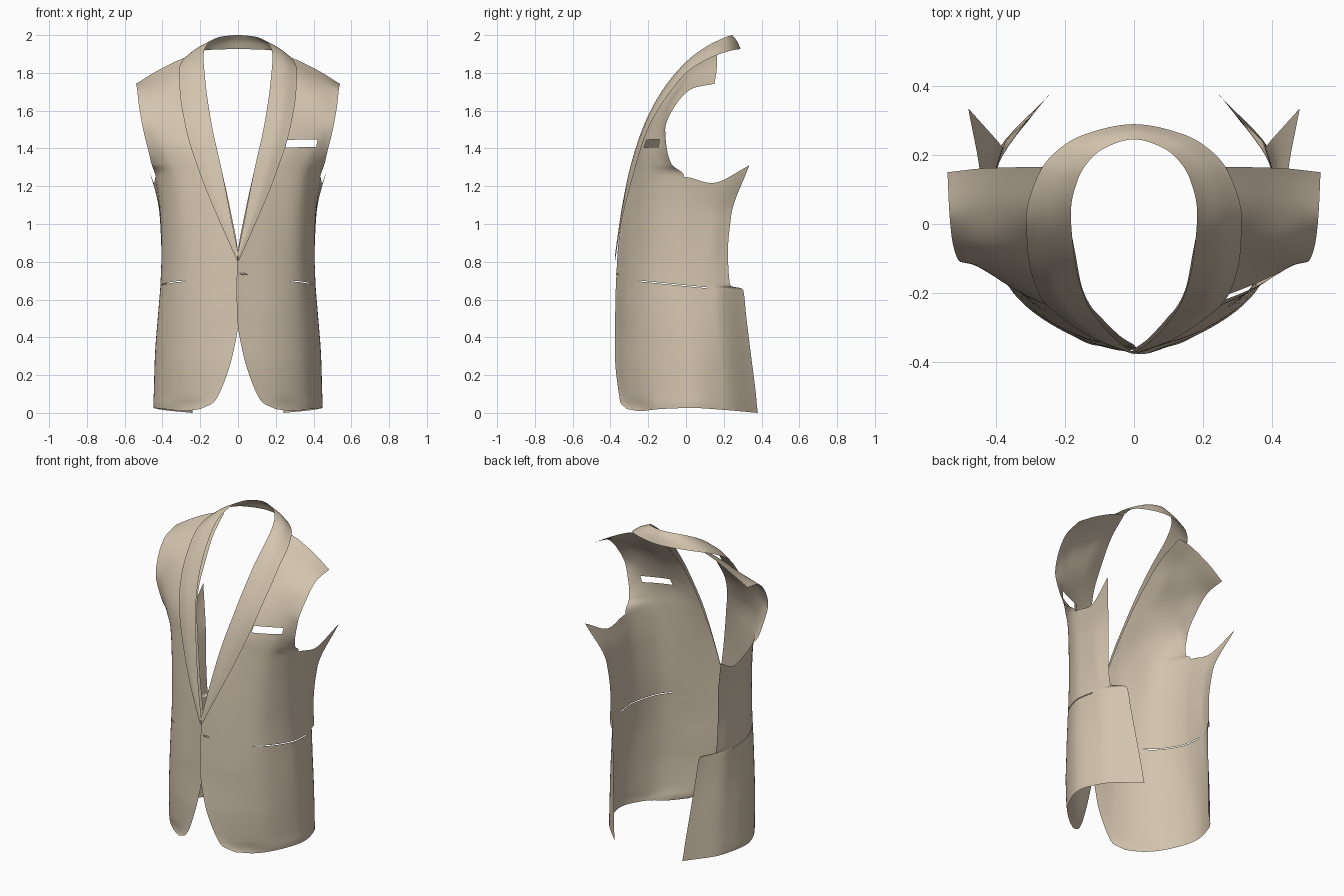
import bpy, bmesh
from mathutils import Vector

if "Cube" in bpy.data.objects:
    bpy.data.objects.remove(bpy.data.objects["Cube"])

cloth = bpy.data.materials.new("beige cloth")
cloth.diffuse_color = (0.65, 0.55, 0.42, 1)
cloth.use_nodes = True
cloth.node_tree.nodes["Principled BSDF"].inputs["Base Color"].default_value = cloth.diffuse_color
SUB = 8


def smooth_curve(pts, n=SUB):
    """Monotone cubic through points, n steps per segment (no overshoot)."""
    pts = [Vector(p) for p in pts]
    d = [b - a for a, b in zip(pts, pts[1:])]
    tan = [d[0]]
    for a, b in zip(d, d[1:]):
        tan.append(Vector([2 * p * q / (p + q) if p * q > 0 else 0 for p, q in zip(a, b)]))
    tan.append(d[-1])
    out = []
    for i in range(len(d)):
        for k in range(n):
            t = k / n
            out.append(pts[i] * (2*t**3 - 3*t*t + 1) + tan[i] * (t**3 - 2*t*t + t)
                       + pts[i+1] * (3*t*t - 2*t**3) + tan[i+1] * (t**3 - t*t))
    return out + [pts[-1]]


def skin(bm, rows, side=1):
    """Skin through rows of points; short rows at the end leave their columns shorter."""
    rows = [smooth_curve(r) for r in rows]
    grid = []
    for i in range(len(rows[0])):
        line = []
        for x, y, z in smooth_curve([r[i] for r in rows if i < len(r)]):
            if side < 0:  # the wearer's right front tucks under the left at the closure
                y += 0.012 * max(0, 1 - abs(x) / 0.12)
            line.append(bm.verts.new((x * side, y, z)))
        grid.append(line)
    for a, b in zip(grid, grid[1:]):
        for i in range(min(len(a), len(b)) - 1):
            f = (a[i], b[i], b[i+1], a[i+1])
            bm.faces.new(f[::-1] if side < 0 else f)


def cut_opening(bm, planes):
    """Cut out the faces lying inside every plane (point, outward normal)."""
    planes = [(Vector(p), Vector(n).normalized()) for p, n in planes]

    def inside(p, m):
        return all((p - c).dot(n) < m for c, n in planes)
    for c, n in planes:
        fs = [f for f in bm.faces if inside(f.calc_center_median(), 0.06)]
        geom = fs + list({e for f in fs for e in f.edges}) + list({v for f in fs for v in f.verts})
        bmesh.ops.bisect_plane(bm, geom=geom, plane_co=c, plane_no=n, dist=1e-5)
    bmesh.ops.delete(bm, geom=[f for f in bm.faces if inside(f.calc_center_median(), 0)],
                     context='FACES')


def finish(bm, name, angle=0.9):
    bmesh.ops.remove_doubles(bm, verts=bm.verts, dist=0.0004)
    me = bpy.data.meshes.new(name)
    bm.to_mesh(me)
    bm.free()
    ob = bpy.data.objects.new(name, me)
    bpy.context.collection.objects.link(ob)
    me.materials.append(cloth)
    bpy.ops.object.select_all(action='DESELECT')
    ob.select_set(True)
    bpy.context.view_layer.objects.active = ob
    bpy.ops.object.shade_smooth_by_angle(angle=angle)
    return ob


# Skirt and waist sections, front edge round to back edge: height, then x, y pairs
sections = [
    (0.10, (.10, -.355), (.23, -.29), (.365, -.175), (.446, .03), (.405, .19), (.25, .37)),
    (0.30, (.03, -.376), (.20, -.312), (.352, -.195), (.44, .02), (.405, .18), (.27, .345)),
    (0.50, (-.004, -.375), (.19, -.312), (.345, -.195), (.425, 0), (.405, .16), (.29, .32)),
    (0.655, (-.008, -.372), (.19, -.305), (.338, -.195), (.412, 0), (.40, .15), (.31, .30)),
    (0.675, (-.008, -.371), (.19, -.304), (.337, -.195), (.411, 0), (.40, .14), (.375, .235)),
    (0.85, (0, -.362), (.185, -.295), (.33, -.195), (.405, -.01), (.405, .12), (.38, .222)),
    (1.05, (.035, -.337), (.185, -.28), (.33, -.195), (.412, -.01), (.415, .13), (.395, .24)),
]
hem = [(.20, -.312, .02), (.29, -.24, .01), (.385, -.14, .02), (.447, .03, .026),
       (.40, .20, .016), (.24, .38, 0)]
corner = [(.13, -.347, .055), (.25, -.27, .05), (.375, -.16, .05), (.448, .03, .055),
          (.403, .195, .05), (.245, .375, .045)]
underarm = [(.085, -.285, 1.28), (.215, -.25, 1.27), (.345, -.185, 1.255), (.435, -.01, 1.25),
            (.445, .14, 1.217), (.48, .335, 1.31)]
# Chest and shoulder, lapel roll line out to the armhole
upper = [
    [(.10, -.267, 1.345), (.23, -.24, 1.34), (.36, -.18, 1.325), (.457, -.075, 1.315)],
    [(.12, -.245, 1.42), (.25, -.22, 1.415), (.38, -.167, 1.405), (.475, -.1, 1.39)],
    [(.15, -.185, 1.56), (.27, -.158, 1.55), (.40, -.13, 1.53), (.502, -.11, 1.50)],
    [(.17, -.085, 1.70), (.29, -.06, 1.69), (.42, -.06, 1.67), (.525, -.055, 1.63)],
    [(.19, .025, 1.82), (.29, .035, 1.80), (.42, .04, 1.755), (.535, .04, 1.72)],
    [(.21, .16, 1.90), (.29, .165, 1.877), (.42, .162, 1.815), (.54, .15, 1.742)],
]
panel = [hem, corner] + [[(x, y, s[0]) for x, y in s[1:]] for s in sections] + [underarm] + upper

for side, label in ((1, "left"), (-1, "right")):
    bm = bmesh.new()
    skin(bm, panel, side)
    # Hip pocket slit, sloping down to the back
    cut_opening(bm, [((0, -.25, .701), (0, .1, 1)), ((0, -.25, .696), (0, -.1, -1)),
                     ((0, -.25, 0), (0, -1, 0)), ((0, .11, 0), (0, 1, 0))])
    # Breast pocket opening on the wearer's left only
    if side > 0:
        cut_opening(bm, [((0, 0, 1.44), (-.02, 0, 1)), ((0, 0, 1.40), (.02, 0, -1)),
                         ((.25, 0, 1.4), (-1, 0, .2)), ((.412, 0, 1.4), (1, 0, -.2)),
                         ((0, .05, 0), (0, 1, 0))])
    finish(bm, label + "_front_panel")

# Shawl collar: roll edge and outer edge, from the closure to the centre back, then mirrored
collar = [
    ((0, -.372, .85), (.002, -.376, .80)),
    ((.03, -.353, 1.00), (.085, -.347, .985)),
    ((.083, -.303, 1.27), (.195, -.282, 1.25)),
    ((.14, -.22, 1.53), (.275, -.203, 1.50)),
    ((.170, -.11, 1.73), (.308, -.083, 1.70)),
    ((.183, .03, 1.885), (.312, .02, 1.815)),
    ((.160, .135, 1.955), (.268, .16, 1.893)),
    ((.09, .217, 1.992), (.15, .257, 1.922)),
    ((0, .245, 2.0), (0, .289, 1.926)),
]
collar += [tuple((-x, y, z) for x, y, z in r) for r in collar[-2::-1]]
rows = []
for k, (a, b) in enumerate(collar):
    a, b = Vector(a), Vector(b)
    along = Vector(collar[min(k+1, len(collar)-1)][0]) - Vector(collar[max(k-1, 0)][0])
    n = (b - a).cross(along).normalized() * (0.06 * (b - a).length)
    rows.append([a, a.lerp(b, .5) + n, b])
bm = bmesh.new()
skin(bm, rows)
finish(bm, "shawl_collar")

# Buttonhole, a thin stitched plate at the closure
bm = bmesh.new()
bmesh.ops.create_uvsphere(bm, u_segments=16, v_segments=8, radius=1)
for v in bm.verts:
    v.co = Vector((.03 + .02 * v.co.x, -.364 + .004 * v.co.y + .006 * v.co.x,
                   .735 + .005 * v.co.z - .003 * v.co.x))
finish(bm, "buttonhole")
